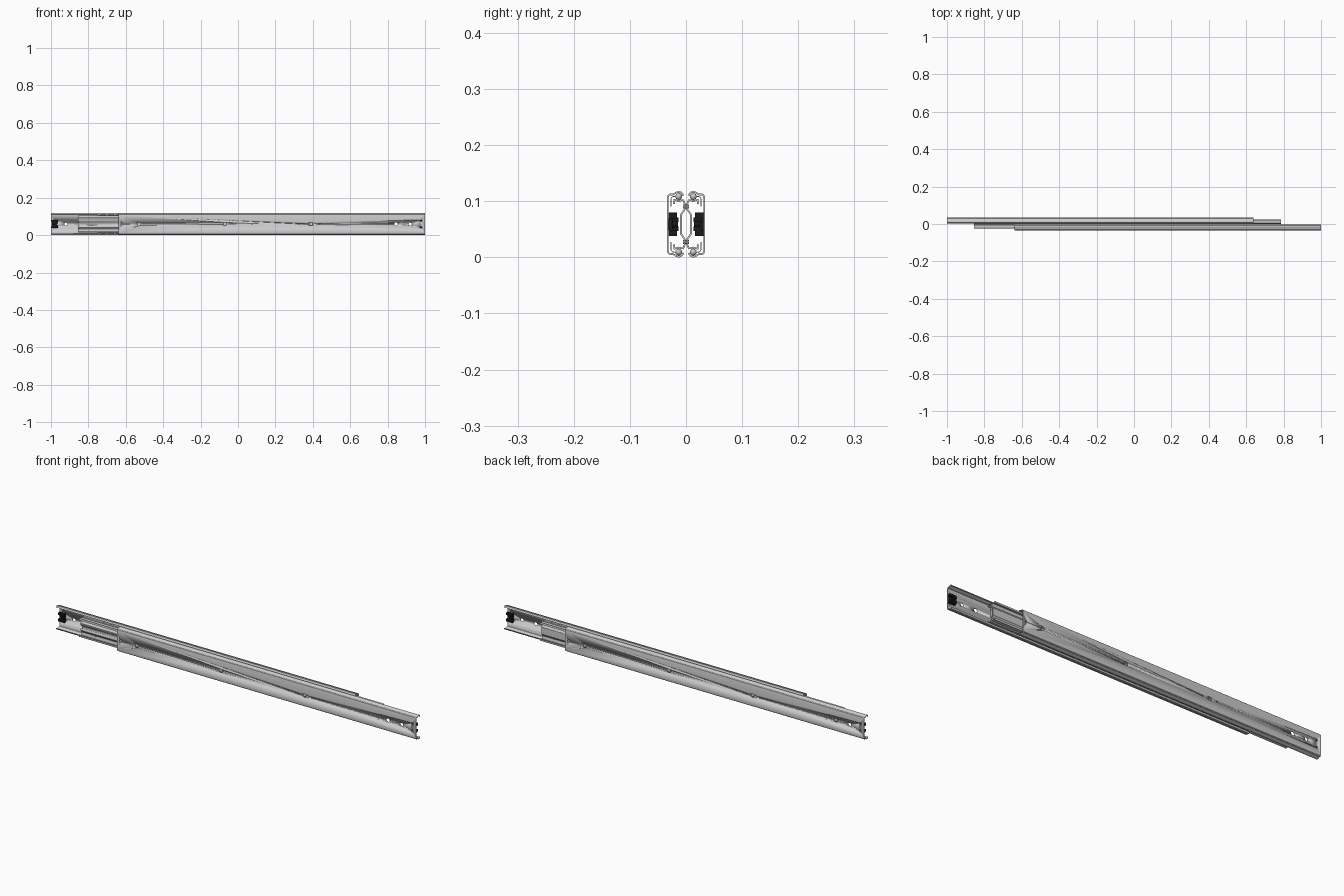
import bpy, bmesh, math
from mathutils import Vector, Matrix

if "Cube" in bpy.data.objects:
    bpy.data.objects.remove(bpy.data.objects["Cube"])

ZC = 0.059  # mid height of the slide
black = bpy.data.materials.new("black_plastic")
black.diffuse_color = (0.01, 0.01, 0.012, 1)
black.use_nodes = True
black.node_tree.nodes["Principled BSDF"].inputs["Base Color"].default_value = black.diffuse_color


def add_object(name, bm, angle=30):
    bmesh.ops.recalc_face_normals(bm, faces=bm.faces)
    me = bpy.data.meshes.new(name)
    bm.to_mesh(me)
    bm.free()
    ob = bpy.data.objects.new(name, me)
    bpy.context.collection.objects.link(ob)
    ob.location.z = ZC
    bpy.ops.object.select_all(action='DESELECT')
    ob.select_set(True)
    bpy.context.view_layer.objects.active = ob
    bpy.ops.object.shade_smooth_by_angle(angle=math.radians(angle))
    return ob


def mirrored(half):
    return [(y, -z) for y, z in reversed(half)] + half


def strip(bm, path, t, x0, x1):
    """Thicken a (y, z) centreline into sheet metal and extrude it along x."""
    pts = [Vector(p) for p in path]
    left, right = [], []
    for i, p in enumerate(pts):
        a = (p - pts[i - 1]).normalized() if i else None
        b = (pts[i + 1] - p).normalized() if i < len(pts) - 1 else None
        a, b = a or b, b or a
        n = Vector((-a.y - b.y, a.x + b.x)).normalized()
        n *= t / 2 / max(0.5, n.dot(Vector((-a.y, a.x))))
        left.append(p + n)
        right.append(p - n)
    loop = left + right[::-1]
    face = bm.faces.new([bm.verts.new((x0, p.x, p.y)) for p in loop])
    res = bmesh.ops.extrude_face_region(bm, geom=[face])
    bmesh.ops.translate(bm, vec=(x1 - x0, 0, 0),
                        verts=[v for v in res['geom'] if isinstance(v, bmesh.types.BMVert)])


def cylinder(bm, x, y, z, r, depth, seg=20):
    m = Matrix.Translation((x, y, z)) @ Matrix.Rotation(math.pi / 2, 4, 'X')
    bmesh.ops.create_cone(bm, cap_ends=True, segments=seg, radius1=r, radius2=r,
                          depth=depth, matrix=m)


def box(bm, x0, x1, y0, y1, z0, z1):
    m = (Matrix.Translation(((x0 + x1) / 2, (y0 + y1) / 2, (z0 + z1) / 2))
         @ Matrix.Diagonal((x1 - x0, y1 - y0, z1 - z0, 1)))
    bmesh.ops.create_cube(bm, size=1, matrix=m)


def drill(ob, holes, y):
    """Cut round holes (x, z, radius) along y and bake the result."""
    bm = bmesh.new()
    for x, z, r in holes:
        cylinder(bm, x, y, z, r, 0.02)
    cutter = add_object("hole_cutter", bm)
    cutter.hide_render = True
    mod = ob.modifiers.new("holes", 'BOOLEAN')
    mod.operation, mod.solver, mod.object = 'DIFFERENCE', 'EXACT', cutter
    dg = bpy.context.evaluated_depsgraph_get()
    baked = bpy.data.meshes.new_from_object(ob.evaluated_get(dg))
    ob.modifiers.clear()
    ob.data = baked
    bpy.data.objects.remove(cutter)


def turned_copy(ob, name):
    c = bpy.data.objects.new(name, ob.data)
    c.location = ob.location
    c.rotation_euler.z = math.pi
    bpy.context.collection.objects.link(c)


# outer channel, with curled flanges forming the ball races
bm = bmesh.new()
strip(bm, mirrored([(-.0325, .047), (-.0315, .051), (-.029, .053), (-.0235, .053),
                    (-.0205, .0545), (-.017, .057), (-.013, .0575), (-.009, .057),
                    (-.0065, .0545), (-.005, .051)]), .003, -0.64, 1.0)
channel = add_object("front_channel", bm)
drill(channel, [(-.62, 0, .005), (-.53, 0, .009), (-.07, 0, .009), (.39, 0, .009),
                (.35, 0, .003), (.43, 0, .003), (.845, 0, .009), (.92, 0, .008),
                (.978, .018, .005), (.978, -.018, .005)], -.0325)
turned_copy(channel, "back_channel")

# middle rail: two bent strips back to back
bm = bmesh.new()
strip(bm, mirrored([(-.009, .017), (-.002, .027), (-.002, .036), (-.005, .043),
                    (-.009, .0425), (-.013, .0415), (-.017, .0425), (-.0205, .0435),
                    (-.0215, .036)]), .003, -0.855, 0.785)
rail = add_object("front_middle_rail", bm)
drill(rail, [(-.855, 0, .009)], -.009)
turned = bpy.data.objects.new("back_middle_rail", rail.data.copy())
turned.data.transform(Matrix.Diagonal((1, -1, 1, 1)))
turned.data.flip_normals()
turned.location = rail.location
bpy.context.collection.objects.link(turned)

# rivets holding the two middle strips together
bm = bmesh.new()
for x in (-.78, -.4, 0, .4, .72):
    for z in (-.0315, .0315):
        cylinder(bm, x, 0, z, .0035, .011, 12)
add_object("middle_rivets", bm)

# ball cages and bearing balls
bm = bmesh.new()
for s in (1, -1):
    strip(bm, [(-.0265, s * .032), (-.0265, s * .046), (-.0245, s * .049),
               (-.0185, s * .050)], .0014, -0.6, 0.75)
cage = add_object("front_ball_cage", bm)
turned_copy(cage, "back_ball_cage")

bm = bmesh.new()
for i in range(32):
    for s in (1, -1):
        bmesh.ops.create_uvsphere(bm, u_segments=12, v_segments=8, radius=.006,
                                  matrix=Matrix.Translation((-.59 + i * .043, -.013, s * .0495)))
balls = add_object("front_balls", bm, 60)
turned_copy(balls, "back_balls")

# black end stop: base block with grip jaws and a centre post
bm = bmesh.new()
box(bm, .967, .995, -.031, -.024, -.019, .019)
for s in (1, -1):
    z0, z1 = sorted((s * .010, s * .021))
    box(bm, .963, .998, -.031, -.016, z0, z1)
    z0, z1 = sorted((s * .004, s * .012))
    box(bm, .963, .970, -.028, -.013, z0, z1)
cylinder(bm, .982, -.021, 0, .006, .014, 16)
stop = add_object("front_end_stop", bm)
stop.data.materials.append(black)
turned_copy(stop, "back_end_stop")
